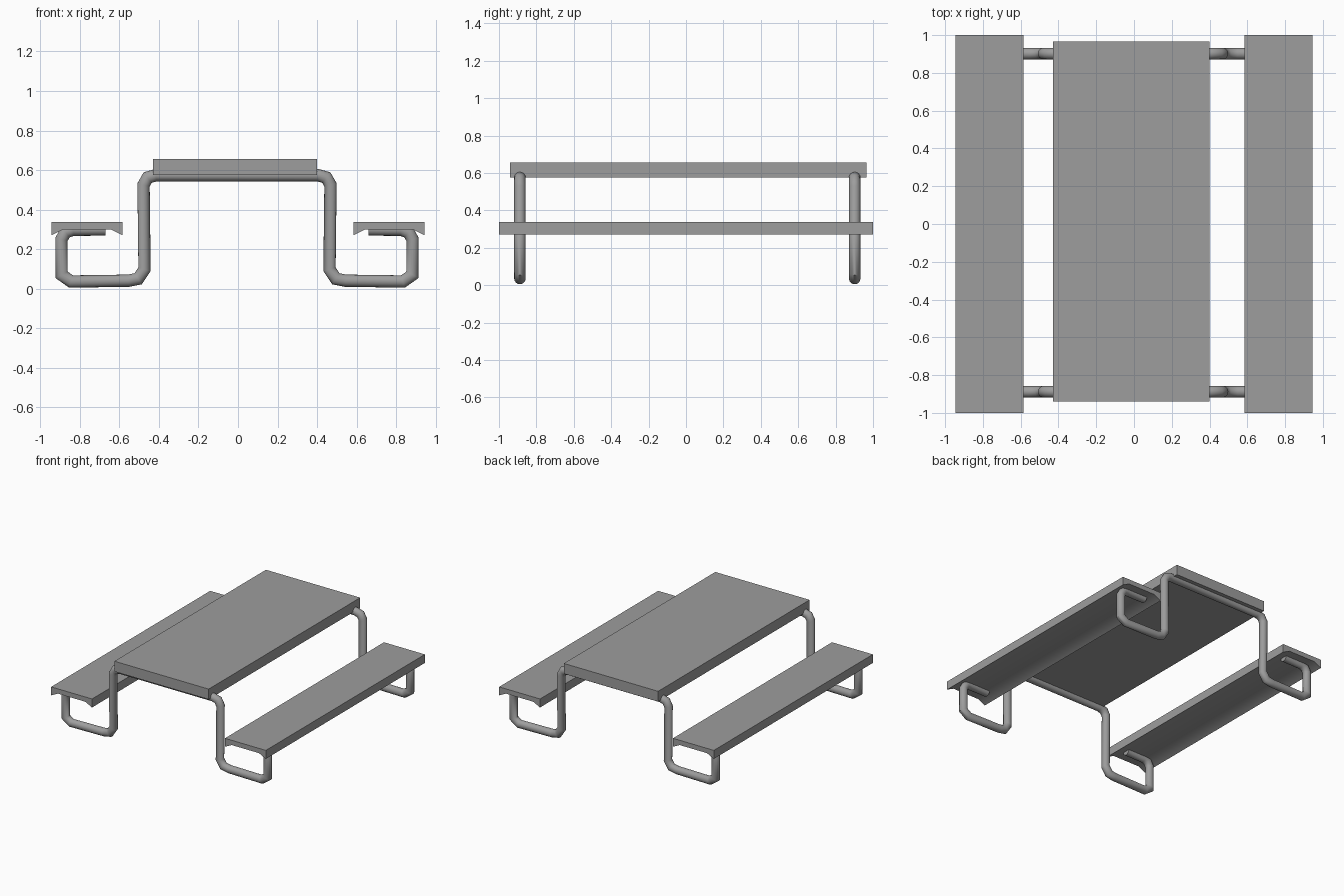
import bpy, bmesh, math
from mathutils import Vector

cube = bpy.data.objects.get("Cube")
if cube:
    bpy.data.objects.remove(cube, do_unlink=True)

grey = bpy.data.materials.new("grey")
grey.use_nodes = True
colour = (0.34, 0.34, 0.34, 1)
grey.diffuse_color = colour
bsdf = next(n for n in grey.node_tree.nodes if n.type == 'BSDF_PRINCIPLED')
bsdf.inputs["Base Color"].default_value = colour

MID = -0.005  # centre line of the bent frames


def finish(bm, name):
    bmesh.ops.recalc_face_normals(bm, faces=bm.faces)
    mesh = bpy.data.meshes.new(name)
    bm.to_mesh(mesh)
    bm.free()
    mesh.materials.append(grey)
    obj = bpy.data.objects.new(name, mesh)
    bpy.context.collection.objects.link(obj)
    bpy.ops.object.select_all(action='DESELECT')
    obj.select_set(True)
    bpy.context.view_layer.objects.active = obj
    bpy.ops.object.shade_smooth_by_angle(angle=math.radians(46))
    return obj


def extrude_profile(name, profile, y0, y1):
    """Extrude an x-z outline along y."""
    bm = bmesh.new()
    face = bm.faces.new([bm.verts.new((x, y0, z)) for x, z in profile])
    result = bmesh.ops.extrude_face_region(bm, geom=[face])
    verts = [v for v in result["geom"] if isinstance(v, bmesh.types.BMVert)]
    bmesh.ops.translate(bm, verts=verts, vec=(0, y1 - y0, 0))
    return finish(bm, name)


def bent_tube(name, path, y, radius=0.031, sides=16):
    """Sweep a round section along an x-z path with mitred bends."""
    pts = [Vector(p) for p in path]
    bm = bmesh.new()
    rings = []
    for i, p in enumerate(pts):
        before = (p - pts[i - 1]).normalized() if i else None
        after = (pts[i + 1] - p).normalized() if i < len(pts) - 1 else None
        before, after = before or after, after or before
        tangent = (before + after).normalized()
        normal = Vector((-tangent.y, tangent.x)) / tangent.dot(after)
        ring = []
        for k in range(sides):
            a = math.tau * k / sides
            q = p + normal * radius * math.cos(a)
            ring.append(bm.verts.new((q.x, y + radius * math.sin(a), q.y)))
        rings.append(ring)
    for a, b in zip(rings, rings[1:]):
        for k in range(sides):
            n = (k + 1) % sides
            bm.faces.new((a[k], a[n], b[n], b[k]))
    bm.faces.new(rings[0])
    bm.faces.new(rings[-1])
    return finish(bm, name)


# Table top
extrude_profile("table_top", [(-0.43, 0.575), (0.40, 0.575), (0.40, 0.657), (-0.43, 0.657)],
                -0.94, 0.965)

# Benches with lipped long edges
bench = [(0.585, 0.27), (0.645, 0.30), (0.885, 0.30), (0.945, 0.27), (0.945, 0.338), (0.585, 0.338)]
extrude_profile("left_bench", bench, -1, 1)
extrude_profile("right_bench", [(-x, z) for x, z in bench], -1, 1)

# Bent tube frames, from bench support to table support and mirrored
half = [(-0.665, 0.299), (-0.83, 0.298), (-0.868, 0.285), (-0.888, 0.25), (-0.888, 0.07),
        (-0.84, 0.036), (-0.55, 0.04), (-0.5, 0.05), (-0.468, 0.098), (-0.473, 0.525),
        (-0.452, 0.562), (-0.41, 0.574)]
path = [(x + MID, z) for x, z in half] + [(MID - x, z) for x, z in reversed(half)]
bent_tube("front_frame", path, -0.888)
bent_tube("back_frame", path, 0.902)
